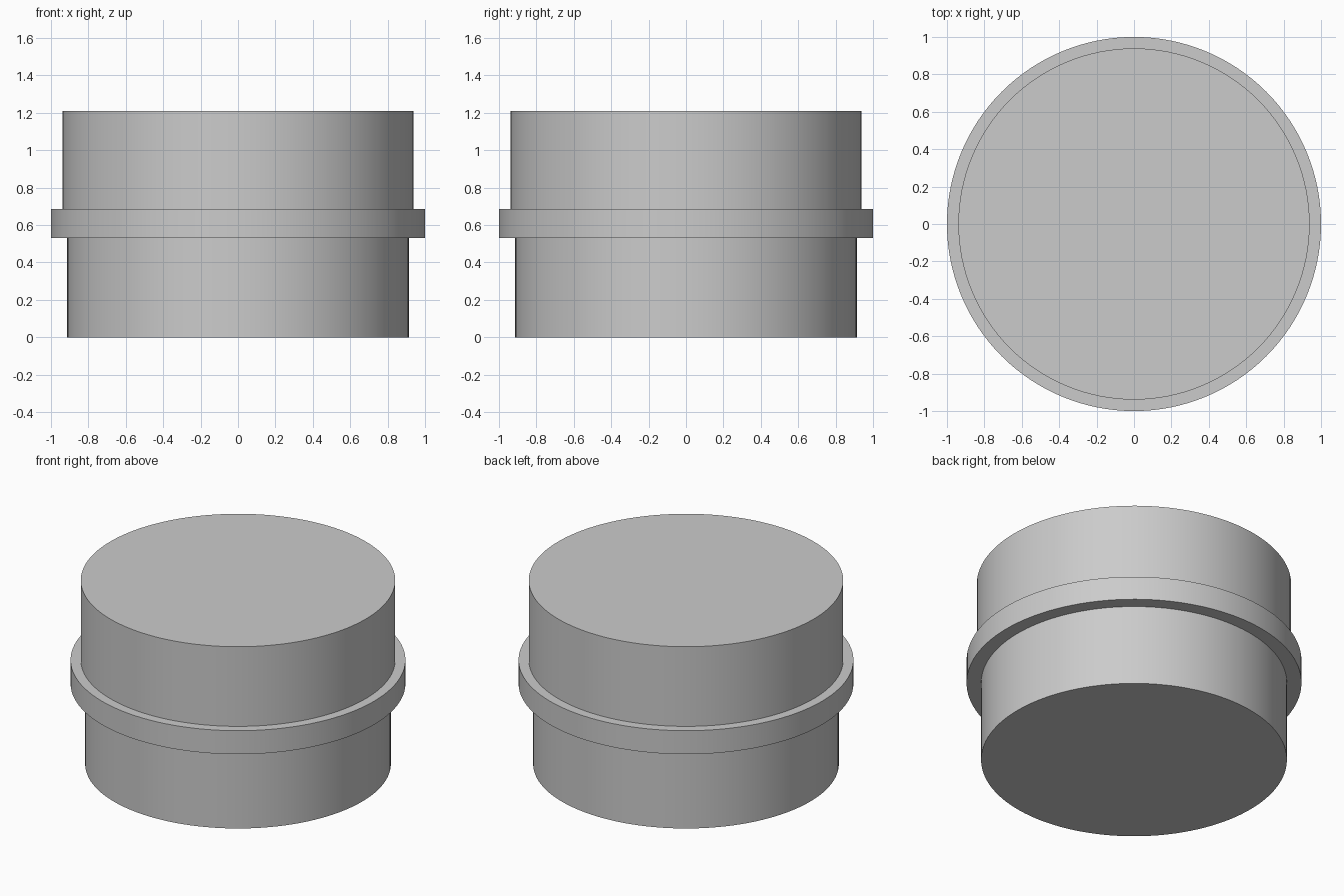
import bpy, bmesh, math

if "Cube" in bpy.data.objects:
    bpy.data.objects.remove(bpy.data.objects["Cube"])

SIDES = 128

grey = bpy.data.materials.new("plain_grey")
grey.diffuse_color = (0.6, 0.6, 0.6, 1)
grey.use_nodes = True
grey.node_tree.nodes["Principled BSDF"].inputs["Base Color"].default_value = grey.diffuse_color

# Stepped outline (radius, height): lower drum, flange, upper drum
profile = [(0.913, 0), (0.913, 0.53), (1.0, 0.53), (1.0, 0.685),
           (0.939, 0.685), (0.939, 1.21)]

# Turn the outline into one closed solid
bm = bmesh.new()
rings = []
for r, z in profile:
    rings.append([bm.verts.new((r * math.cos(2 * math.pi * i / SIDES),
                                r * math.sin(2 * math.pi * i / SIDES), z))
                  for i in range(SIDES)])
for low, high in zip(rings, rings[1:]):
    for i in range(SIDES):
        j = (i + 1) % SIDES
        bm.faces.new((low[i], low[j], high[j], high[i]))
bm.faces.new(rings[0][::-1])   # bottom cap
bm.faces.new(rings[-1])        # top cap

mesh = bpy.data.meshes.new("flanged_plug")
bm.to_mesh(mesh)
bm.free()
mesh.materials.append(grey)
plug = bpy.data.objects.new("flanged_plug", mesh)
bpy.context.collection.objects.link(plug)

# Smooth walls with crisp rims
bpy.context.view_layer.objects.active = plug
plug.select_set(True)
bpy.ops.object.shade_smooth_by_angle(angle=math.radians(30))
